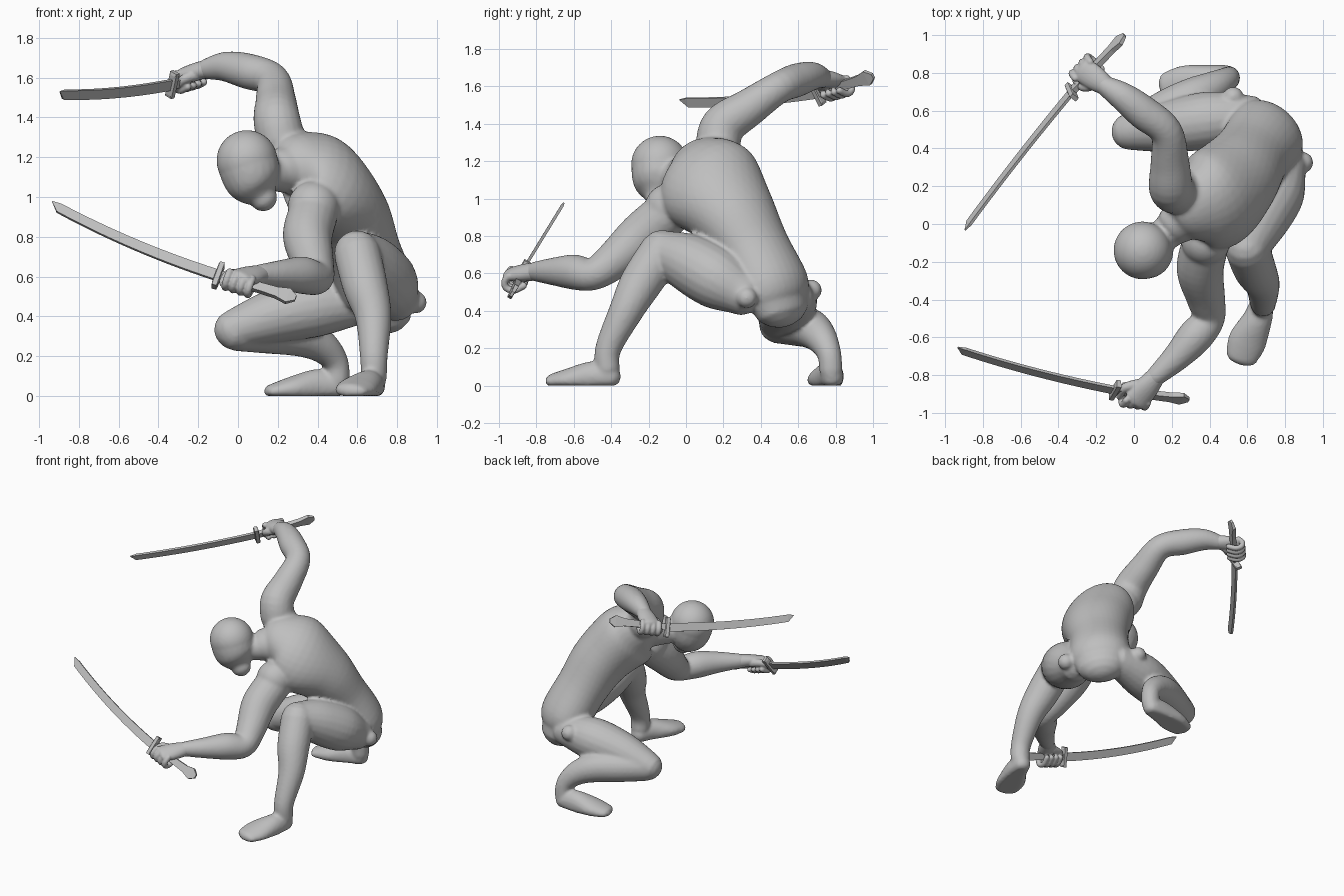
import bpy, bmesh, math
from mathutils import Vector, Matrix

cube = bpy.data.objects.get("Cube")
if cube:
    bpy.data.objects.remove(cube)

grey = bpy.data.materials.new("clay_grey")
grey.use_nodes = True
COLOUR = (0.52, 0.52, 0.52, 1)
grey.diffuse_color = COLOUR
for node in grey.node_tree.nodes:
    if node.type == 'BSDF_PRINCIPLED':
        node.inputs["Base Color"].default_value = COLOUR
        node.inputs["Roughness"].default_value = 0.7


def finish(name, bm, voxel=0, rounds=4):
    """Turn a bmesh into an object; fuse and smooth its shells when voxel is set."""
    bmesh.ops.recalc_face_normals(bm, faces=bm.faces)
    mesh = bpy.data.meshes.new(name)
    bm.to_mesh(mesh)
    bm.free()
    obj = bpy.data.objects.new(name, mesh)
    bpy.context.scene.collection.objects.link(obj)
    mesh.materials.append(grey)
    if voxel:
        fuse = obj.modifiers.new("fuse", 'REMESH')
        fuse.mode = 'VOXEL'
        fuse.voxel_size = voxel
        fuse.use_smooth_shade = True
        relax = obj.modifiers.new("relax", 'SMOOTH')
        relax.factor = 0.5
        relax.iterations = rounds
        bpy.context.view_layer.objects.active = obj
        for mod in ("fuse", "relax"):
            bpy.ops.object.modifier_apply(modifier=mod)
        obj.data.shade_smooth()


def spline(a, b, c, d, t):
    """Smooth blend from b to c."""
    return [0.5 * (2 * q + (r - p) * t + (2 * p - 5 * q + 4 * r - s) * t * t
                   + (3 * q - p - 3 * r + s) * t ** 3) for p, q, r, s in zip(a, b, c, d)]


def loft(bm, points, side=None, n=20, steps=5):
    """Round-ended tube; points are (x, y, z, radius) or (x, y, z, wide, deep[, side])."""
    p = [Vector(q[:3]) for q in points]
    if side is None:
        side = (p[len(p) // 2] - p[0]).cross(p[-1] - p[0])
        if side.length < 1e-5:
            side = (p[-1] - p[0]).orthogonal()
        side.normalize()
    full = []
    for q in points:
        q = list(q) + [q[3]] if len(q) == 4 else list(q)
        full.append(q if len(q) > 5 else q + list(side))
    padded = [full[0]] + full + [full[-1]]
    rows = [spline(*padded[i:i + 4], k / steps)
            for i in range(len(full) - 1) for k in range(steps)] + [full[-1]]
    centres = [Vector(r[:3]) for r in rows]
    last = len(rows) - 1
    rings = []

    def ring(i, angle=0, way=0):
        r = rows[i]
        t = (centres[min(i + 1, last)] - centres[max(i - 1, 0)]).normalized()
        s = Vector(r[5:8])
        s = (s - t * s.dot(t)).normalized()
        v = t.cross(s)
        shrink = math.cos(angle)
        c = centres[i] + t * way * math.sin(angle) * min(r[3], r[4])
        verts = []
        for k in range(n):
            a = math.tau * k / n
            co = c + (s * math.cos(a) * r[3] + v * math.sin(a) * r[4]) * shrink
            co.z = max(co.z, 0)
            verts.append(bm.verts.new(co))
        rings.append(verts)

    caps = [math.radians(d) for d in (30, 55, 75, 86)]
    for a in reversed(caps):
        ring(0, a, -1)
    for i in range(last + 1):
        ring(i)
    for a in caps:
        ring(last, a, 1)
    for lo, hi in zip(rings, rings[1:]):
        for k in range(n):
            j = (k + 1) % n
            bm.faces.new((lo[k], lo[j], hi[j], hi[k]))
    bm.faces.new(rings[0])
    bm.faces.new(rings[-1])


def ball(bm, centre, r):
    bmesh.ops.create_icosphere(bm, subdivisions=4, radius=r,
                               matrix=Matrix.Translation(centre))


body = bmesh.new()
# torso, twisting from the hips to the shoulders
hips, waist, chest = (.7, -.7, -.05), (.55, -.65, -.35), (.35, -.6, -.7)
loft(body, [(.72, .5, .44, .18, .13, *hips), (.7, .465, .53, .215, .175, *hips),
            (.625, .365, .73, .205, .18, *hips), (.545, .25, .92, .24, .205, *waist),
            (.425, .125, 1.07, .285, .22, *chest), (.31, .06, 1.14, .22, .17, *chest),
            (.24, .01, 1.14, .12, .11, *chest)], n=32)
ball(body, (.25, .17, 1.25), .12)
ball(body, (.38, -.09, .95), .13)
# neck and egg-shaped head
loft(body, [(.27, .04, 1.13, .12), (.17, -.05, 1.12, .09), (.08, -.12, 1.13, .09)])
ball(body, (.045, -.14, 1.183), .153)
loft(body, [(.055, -.14, 1.15, .153), (.075, -.14, 1.09, .145), (.1, -.14, 1.04, .118),
            (.125, -.145, 1.0, .073)])
# raised right arm
loft(body, [(.22, .17, 1.28, .12), (.195, .2, 1.39, .118), (.19, .335, 1.485, .102),
            (.17, .49, 1.59, .086), (.05, .59, 1.632, .09), (-.06, .675, 1.655, .076),
            (-.15, .73, 1.645, .055)])
# lowered left arm
loft(body, [(.38, -.1, .92, .125), (.35, -.24, .8, .125), (.38, -.39, .665, .103),
            (.395, -.5, .595, .086), (.32, -.6, .607, .094), (.22, -.71, .61, .074),
            (.11, -.81, .61, .052)])
# left leg with raised knee
loft(body, [(.79, .29, .5, .125), (.74, .17, .57, .165), (.66, .02, .655, .158),
            (.6, -.12, .715, .118)])
loft(body, [(.6, -.13, .715, .118), (.64, -.24, .55, .113), (.68, -.32, .4, .092),
            (.683, -.415, .2, .07), (.683, -.42, .09, .066)])
loft(body, [(.68, -.41, .05, .062, .065), (.655, -.5, .05, .078, .08),
            (.6, -.62, .035, .102, .06), (.57, -.705, .025, .086, .042)], side=(.95, .3, 0))
# folded right leg
loft(body, [(.6, .57, .47, .115), (.4, .55, .45, .152), (.18, .515, .4, .136),
            (-.02, .49, .335, .1)])
loft(body, [(-.01, .49, .325, .1), (.15, .59, .32, .108), (.3, .665, .305, .106),
            (.42, .725, .25, .085), (.49, .765, .17, .065), (.5, .775, .08, .062)])
loft(body, [(.49, .78, .05, .062, .065), (.4, .77, .05, .074, .085),
            (.27, .745, .035, .095, .062), (.17, .725, .022, .078, .037)], side=(.15, -1, 0))
# round hip joints
ball(body, (.893, .325, .47), .056)
ball(body, (.525, .67, .51), .056)
finish("body", body, 0.012)


def hand(name, wrist, grip, axis):
    """Palm over the handle, four curled fingers and a thumb."""
    bm = bmesh.new()
    wrist, grip, axis = Vector(wrist), Vector(grip), Vector(axis).normalized()
    out = grip - wrist
    out = (out - axis * out.dot(axis)).normalized()
    up = axis.cross(out)
    if up.z < 0:
        up = -up
    knuckle = grip + up * .035 + out * .015
    loft(bm, [(*wrist, .05, .048), (*wrist.lerp(knuckle, .5), .066, .044),
              (*knuckle, .068, .032)], side=axis)
    for i in range(4):
        centre = grip + axis * (i - 1.5) * .04
        arc = []
        for deg in (75, 35, -10, -60, -115):
            a = math.radians(deg)
            arc.append((*(centre + (out * math.cos(a) * 1.35 + up * math.sin(a)) * .046), .019))
        loft(bm, arc, n=12)
    base = wrist.lerp(grip, .5) - axis * .03
    loft(bm, [(*base, .032), (*(grip - axis * .07 - out * .035), .025),
              (*(grip - axis * .08 + out * .03 - up * .02), .019)], n=12)
    finish(name, bm, 0.006)


def strip(name, stations, wide):
    """Bar of rectangular section; stations are (centre, half width, half thickness)."""
    bm = bmesh.new()
    t = (stations[-1][0] - stations[0][0]).normalized()
    w = Vector(wide)
    w = (w - t * w.dot(t)).normalized()
    v = t.cross(w)
    rings = [[bm.verts.new(c + w * a * h + v * b * d)
              for a, b in ((1, 1), (-1, 1), (-1, -1), (1, -1))] for c, h, d in stations]
    for lo, hi in zip(rings, rings[1:]):
        for k in range(4):
            j = (k + 1) % 4
            bm.faces.new((lo[k], lo[j], hi[j], hi[k]))
    bm.faces.new(rings[0])
    bm.faces.new(rings[-1])
    finish(name, bm)


def sword(name, tip, guard, pommel, wide, sag):
    """Curved blade with slanted point, cross guard and flared handle."""
    tip, guard, pommel, w = Vector(tip), Vector(guard), Vector(pommel), Vector(wide).normalized()
    blade = []
    for i in range(15):
        k = i / 14 * .95
        blade.append((guard.lerp(tip, k) - w * sag * 4 * k * (1 - k), .03 - .005 * k, .008))
    blade.append((tip + w * .015, .002, .003))
    strip(name + "_blade", blade, w)
    axis = (pommel - guard).normalized()
    bar = ((-.016, .055, .016), (-.012, .07, .022), (.012, .07, .022), (.016, .055, .016))
    strip(name + "_guard", [(guard + axis * a, h, d) for a, h, d in bar], w)
    shape = ((0, .022, .015), (.55, .024, .015), (.75, .027, .014), (.9, .042, .012), (1, .014, .008))
    strip(name + "_handle", [(guard.lerp(pommel, k), h, d) for k, h, d in shape], w)


sword("raised_sword", (-.9, -.03, 1.515), (-.33, .7, 1.565), (-.05, 1.0, 1.655), (.35, -.25, .9), .018)
sword("lowered_sword", (-.94, -.66, .965), (-.1, -.88, .605), (.29, -.93, .49), (.45, .47, .76), .025)
hand("raised_hand", (-.14, .725, 1.645), (-.245, .8, 1.595), (.67, .72, .2))
hand("lowered_hand", (.12, -.8, .61), (.01, -.905, .575), (.94, -.12, -.3))
